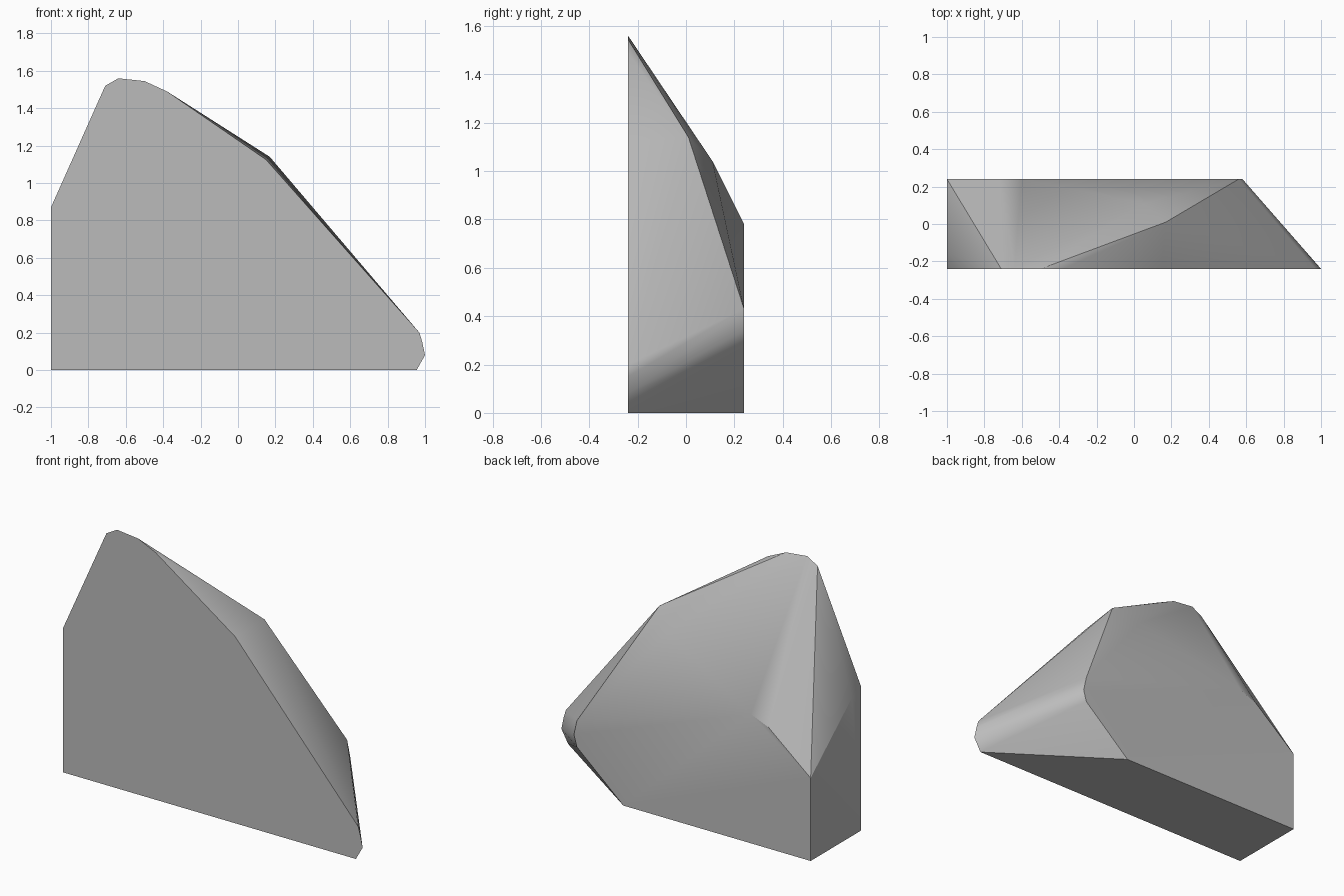
import bpy, bmesh, math

cube = bpy.data.objects.get("Cube")
if cube:
    bpy.data.objects.remove(cube, do_unlink=True)

# Stone colour
stone = bpy.data.materials.new("stone grey")
stone.use_nodes = True
colour = (0.5, 0.5, 0.5, 1)
stone.diffuse_color = colour
bsdf = next(n for n in stone.node_tree.nodes if n.type == 'BSDF_PRINCIPLED')
bsdf.inputs["Base Color"].default_value = colour
bsdf.inputs["Roughness"].default_value = 0.9

DEPTH = 0.24

# Large flat front outline (x, z)
front_outline = [(-1, 0), (-1, 0.87), (-0.71, 1.52), (-0.64, 1.56),
                 (-0.5, 1.545), (-0.38, 1.49), (0.15, 1.125),
                 (0.97, 0.2), (0.985, 0.15), (1, 0.08), (0.955, 0)]

# Smaller back outline (x, z)
back_outline = [(-1, 0), (-1, 0.5), (-0.72, 0.73), (-0.6, 0.78),
                (0.56, 0.43), (0.58, 0.34), (0.56, 0.27), (0.25, 0)]

# Shoulder corners between the two outlines (x, y, z)
shoulders = [(0.17, 0.01, 1.14), (0.05, 0.11, 1.04), (-1, -0.155, 0.835)]

# Wrap the boulder around its corners
bm = bmesh.new()
for y, outline in ((-DEPTH, front_outline), (DEPTH, back_outline)):
    for x, z in outline:
        bm.verts.new((x, y, z))
for corner in shoulders:
    bm.verts.new(corner)
bmesh.ops.convex_hull(bm, input=bm.verts[:])
bmesh.ops.dissolve_limit(bm, angle_limit=math.radians(1),
                         verts=bm.verts[:], edges=bm.edges[:])
bmesh.ops.recalc_face_normals(bm, faces=bm.faces[:])

mesh = bpy.data.meshes.new("boulder")
bm.to_mesh(mesh)
bm.free()
mesh.materials.append(stone)
boulder = bpy.data.objects.new("boulder", mesh)
bpy.context.collection.objects.link(boulder)

# Soft facets with the hard edges kept
bpy.ops.object.select_all(action='DESELECT')
boulder.select_set(True)
bpy.context.view_layer.objects.active = boulder
bpy.ops.object.shade_smooth_by_angle(angle=math.radians(30))
soften = boulder.modifiers.new("even_shading", 'WEIGHTED_NORMAL')
soften.keep_sharp = True
